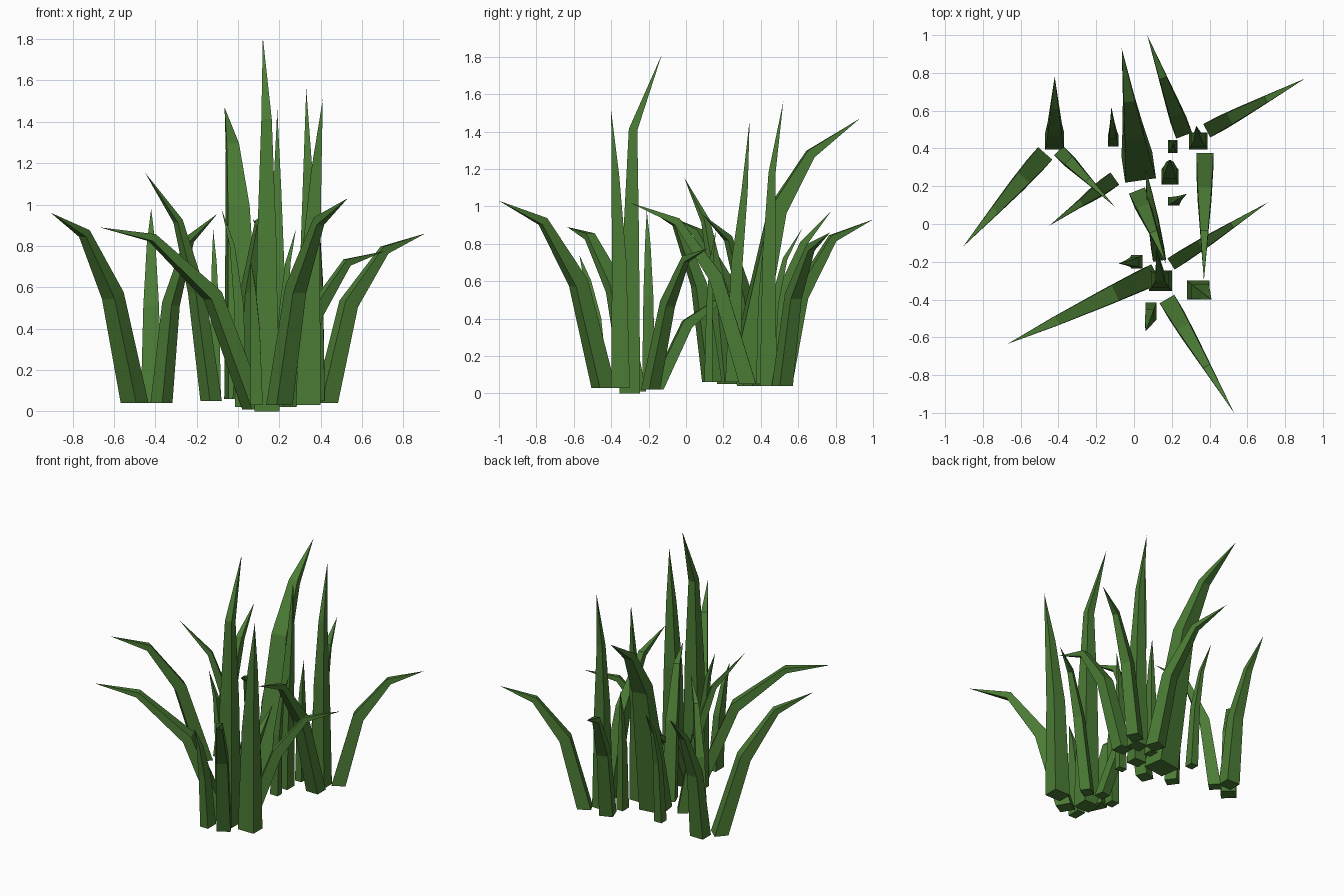
import bpy, bmesh
from mathutils import Vector

mat = bpy.data.materials.new("grass_green")
mat.diffuse_color = (0.07, 0.2, 0.035, 1)


def blade(i, base, tip, w, d, bend, turn, taper):
    """Four-sided tapering blade: three rings and a pointed tip.
    bend = (lean fraction, z) of the middle and upper rings;
    turn = True aligns the section with the lean, else with the axes."""
    base, tip = Vector(base), Vector(tip)
    lean = tip - base
    lean.z = 0
    pts = [base]
    for f, z in bend:
        p = base + lean * f
        p.z = z
        pts.append(p)
    pts.append(tip)
    side = Vector((1, 0, 0))
    if turn:
        side = Vector((-lean.y, lean.x, 0)).normalized()
    bm = bmesh.new()
    rings = []
    for k, s in enumerate(taper):
        t = Vector((0, 0, 1))
        if k:
            t = ((pts[k] - pts[k - 1]).normalized()
                 + (pts[k + 1] - pts[k]).normalized()).normalized()
        depth = t.cross(side).normalized()
        rings.append([bm.verts.new(pts[k] + side * (a * w * s / 2) + depth * (b * d * s / 2))
                      for a, b in ((-1, -1), (1, -1), (1, 1), (-1, 1))])
    end = bm.verts.new(tip)
    bm.faces.new(rings[0][::-1])
    for j in range(4):
        n = (j + 1) % 4
        for lo, hi in zip(rings, rings[1:]):
            bm.faces.new((lo[j], lo[n], hi[n], hi[j]))
        bm.faces.new((rings[2][j], rings[2][n], end))
    bmesh.ops.recalc_face_normals(bm, faces=bm.faces)
    me = bpy.data.meshes.new("grass_blade")
    bm.to_mesh(me)
    bm.free()
    me.materials.append(mat)
    bpy.context.collection.objects.link(bpy.data.objects.new(f"grass_blade_{i:02d}", me))


# Arching blades: base, tip, width, depth, (fraction, z) of the two bends
arching = [
    ((-.50, .34, .04), (-.905, -.12, .96), .10, .09, ((.26, .56), (.60, .86))),
    ((-.37, .36, .04), (-.10, .09, .955), .07, .08, ((.17, .52), (.50, .83))),
    ((-.13, .22, .05), (-.45, -.01, 1.155), .08, .07, ((.22, .58), (.50, .92))),
    ((.03, .14, .06), (.17, -.21, .99), .09, .08, ((.20, .58), (.55, .91))),
    ((.25, .51, .04), (.07, 1.0, .93), .09, .09, ((.20, .52), (.56, .83))),
    ((.425, .515, .04), (.905, .77, .86), .08, .09, ((.23, .52), (.59, .78))),
    ((.375, .33, .05), (.37, -.30, 1.02), .09, .09, ((.27, .62), (.60, .92))),
    ((.20, -.44, .03), (.53, -1.0, 1.03), .09, .10, ((.24, .59), (.58, .92))),
    ((.08, -.28, .01), (-.67, -.635, .89), .11, .08, ((.27, .56), (.66, .84))),
    ((.23, -.19, .02), (.71, .115, .775), .07, .08, ((.30, .48), (.62, .72))),
    ((.13, -.16, .02), (.06, .30, .58), .07, .07, ((.36, .37), (.68, .48))),
]

# Upright blades, nearly straight
upright = [
    ((-.42, .44, .04), (-.42, .78, .98), .10, .09, ((.18, .50), (.55, .80))),
    ((-.11, .44, .06), (-.12, .62, .88), .055, .06, ((.18, .48), (.50, .72))),
    ((.34, .44, .04), (.33, .52, 1.56), .10, .09, ((.05, .75), (.25, 1.18))),
    ((.205, .41, .05), (.21, .43, .88), .05, .07, ((.10, .48), (.40, .70))),
    ((.19, .25, .06), (.19, .34, 1.46), .09, .08, ((.25, .70), (.70, 1.08))),
    ((.21, .12, .06), (.28, .16, .88), .06, .045, ((.15, .48), (.45, .72))),
    ((.34, -.35, .03), (.41, -.40, 1.51), .12, .10, ((.15, .72), (.55, 1.16))),
    ((.14, -.30, .00), (.12, -.13, 1.81), .12, .11, ((.04, .85), (.10, 1.41))),
    ((.015, -.20, .02), (-.08, -.21, .98), .06, .07, ((.12, .52), (.45, .80))),
    ((.09, -.46, .03), (.06, -.57, .74), .06, .09, ((.25, .40), (.60, .60))),
]

for i, b in enumerate(arching, 1):
    blade(i, *b, True, (1, .82, .46))
for i, b in enumerate(upright, len(arching) + 1):
    blade(i, *b, False, (1, .76, .42))

# Broad rear blade, narrowing quickly and bending backward
blade(22, (.025, .30, .06), (-.065, .93, 1.47), .165, .14,
      ((.30, .98), (.58, 1.28)), True, (1, .64, .36))
